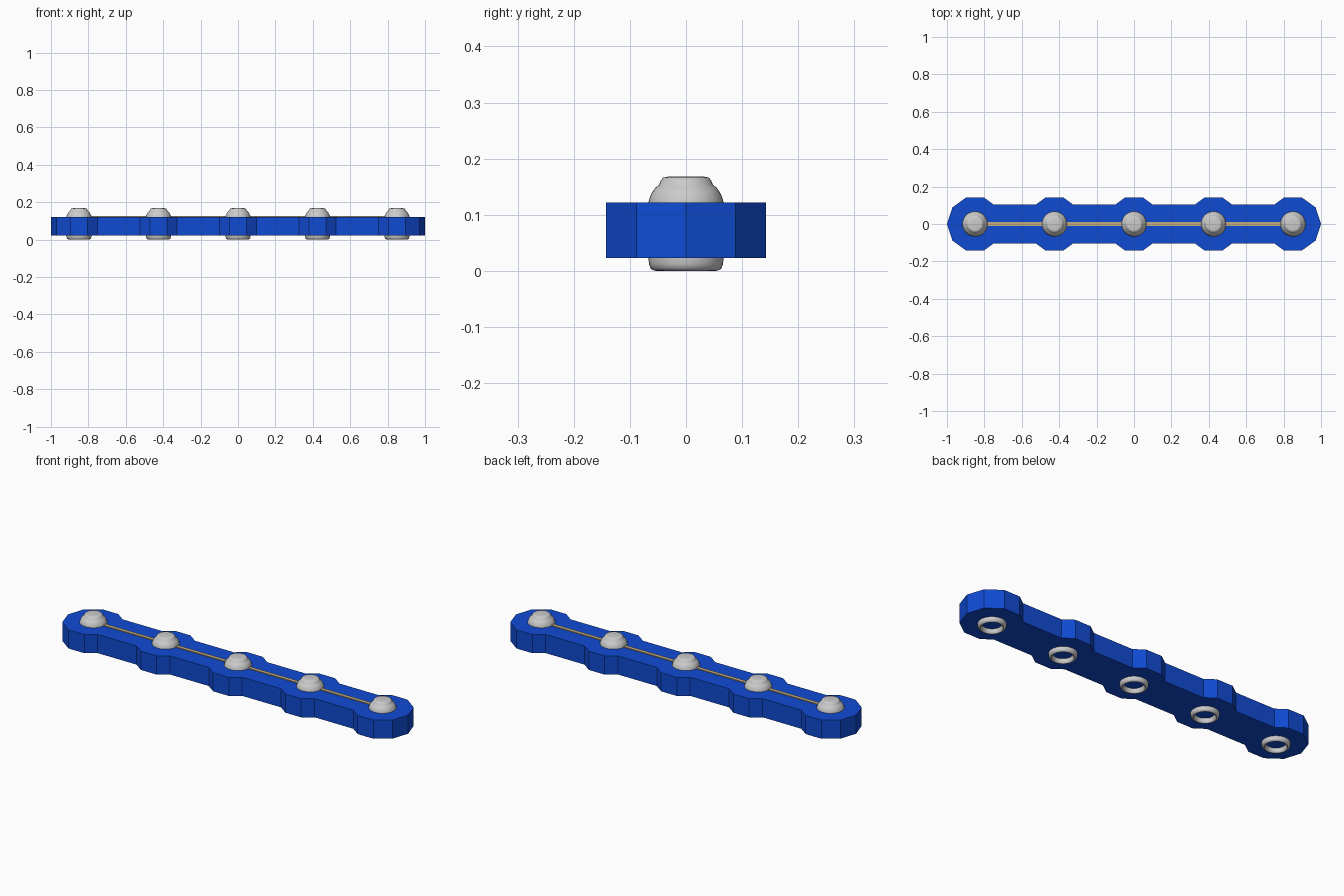
import bpy, bmesh, math

if "Cube" in bpy.data.objects:
    bpy.data.objects.remove(bpy.data.objects["Cube"])

PITCH, R, HALF = 0.425, 0.15, 0.105
Z0, Z1 = 0.023, 0.122
CENTRES = [i * PITCH for i in range(-2, 3)]


def material(name, colour):
    m = bpy.data.materials.new(name)
    m.diffuse_color = (*colour, 1)
    m.use_nodes = True
    m.node_tree.nodes["Principled BSDF"].inputs["Base Color"].default_value = m.diffuse_color
    return m


def make_object(name, bm, mat=None):
    bmesh.ops.recalc_face_normals(bm, faces=bm.faces)
    me = bpy.data.meshes.new(name)
    bm.to_mesh(me)
    bm.free()
    ob = bpy.data.objects.new(name, me)
    bpy.context.collection.objects.link(ob)
    if mat:
        me.materials.append(mat)
    return ob


# Link plate: ten-sided pads joined by straight bars, extruded as one outline
a, b = math.radians(36), math.radians(72)
flat, top = R * math.cos(b), R * math.sin(b)
side_x, side_y = R * math.cos(a), R * math.sin(a)
t = (top - HALF) / (top - side_y)
neck = flat + t * (side_x - flat)
upper = [(-2 * PITCH - R, 0), (-2 * PITCH - side_x, side_y)]
for i, c in enumerate(CENTRES):
    if i > 0:
        upper.append((c - neck, HALF))
    upper += [(c - flat, top), (c + flat, top)]
    if i < 4:
        upper.append((c + neck, HALF))
upper += [(2 * PITCH + side_x, side_y), (2 * PITCH + R, 0)]
outline = upper + [(x, -y) for x, y in reversed(upper[1:-1])]
bm = bmesh.new()
face = bm.faces.new([bm.verts.new((x, y, Z0)) for x, y in outline])
ext = bmesh.ops.extrude_face_region(bm, geom=[face])
bmesh.ops.translate(bm, vec=(0, 0, Z1 - Z0),
                    verts=[v for v in ext["geom"] if isinstance(v, bmesh.types.BMVert)])
make_object("link_plate", bm, material("blue", (0.005, 0.07, 0.65)))

# Inlay strip along the top
bm = bmesh.new()
bmesh.ops.create_cube(bm, size=1)
for v in bm.verts:
    v.co = (v.co.x * 4 * PITCH, v.co.y * 0.02, 0.122 + v.co.z * 0.008)
make_object("centre_strip", bm, material("tan", (0.55, 0.42, 0.22)))

# Rivets: stepped dome above, rounded rim and recess below
PROFILE = [(0, 0.168), (0.032, 0.168), (0.041, 0.166), (0.045, 0.161), (0.048, 0.153),
           (0.055, 0.148), (0.061, 0.139), (0.065, 0.130), (0.067, 0.122),
           (0.067, 0.023), (0.066, 0.012), (0.063, 0.004), (0.058, 0.001), (0.054, 0),
           (0.050, 0.003), (0.047, 0.010), (0.045, 0.045), (0, 0.045)]
for i, c in enumerate(CENTRES):
    bm = bmesh.new()
    vs = [bm.verts.new((r, 0, z)) for r, z in PROFILE]
    edges = [bm.edges.new(p) for p in zip(vs, vs[1:])]
    bmesh.ops.spin(bm, geom=vs + edges, cent=(0, 0, 0), axis=(0, 0, 1),
                   angle=math.tau, steps=32, use_merge=True)
    bmesh.ops.remove_doubles(bm, verts=bm.verts, dist=1e-5)
    ob = make_object(f"rivet_{i + 1}", bm)
    ob.location.x = c
    bpy.ops.object.select_all(action="DESELECT")
    ob.select_set(True)
    bpy.context.view_layer.objects.active = ob
    bpy.ops.object.shade_smooth_by_angle(angle=math.radians(40))
